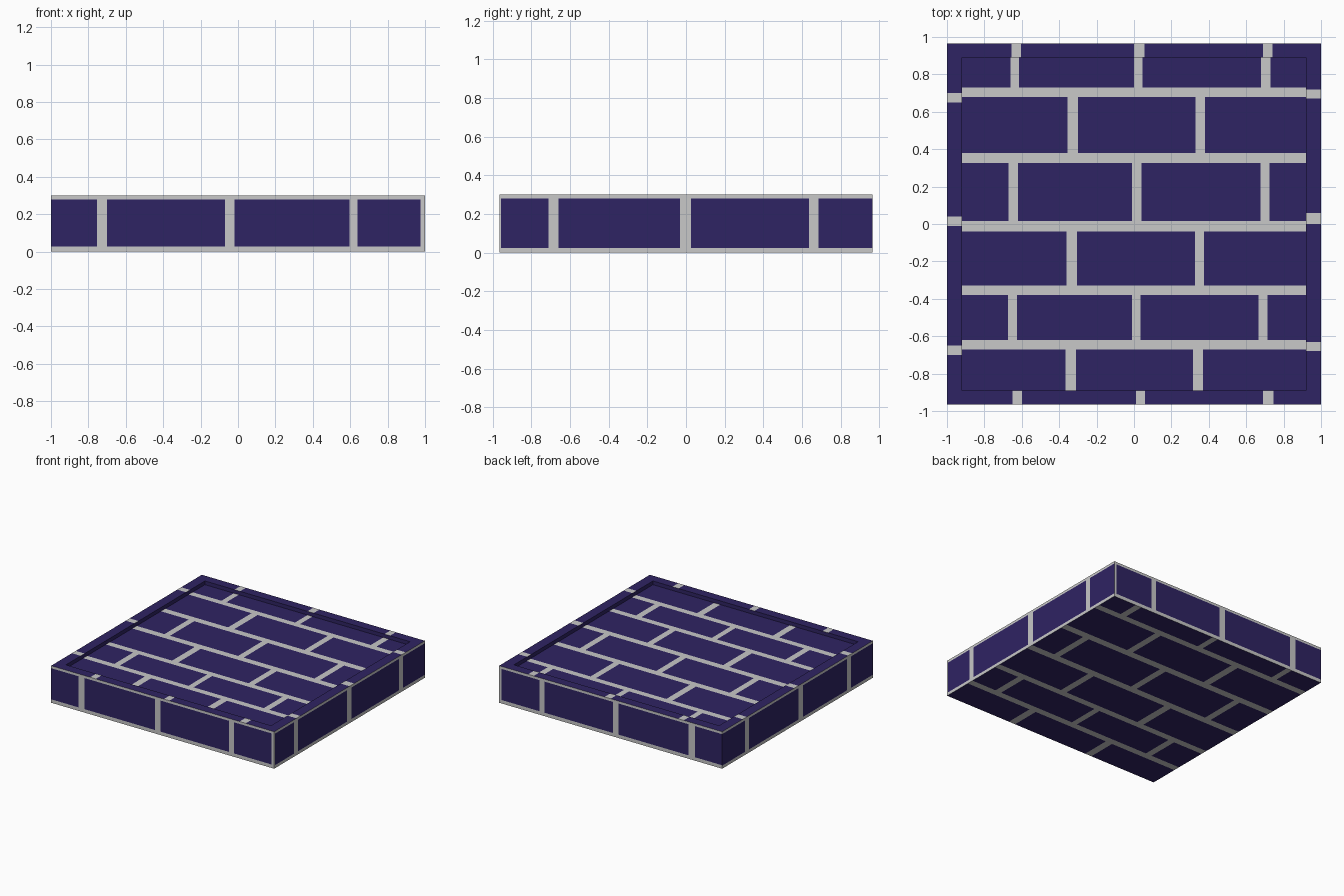
import bpy
import bmesh

if "Cube" in bpy.data.objects:
    bpy.data.objects.remove(bpy.data.objects["Cube"])

X, Y, Z = 1.0, 0.965, 0.30        # outer half sizes and height
IX, IY, FZ = 0.92, 0.89, 0.27     # recessed field half sizes and level


def material(name, rgb):
    m = bpy.data.materials.new(name)
    m.diffuse_color = (*rgb, 1)
    m.use_nodes = True
    m.node_tree.nodes["Principled BSDF"].inputs["Base Color"].default_value = m.diffuse_color
    return m


BRICK = material("indigo brick", (0.028, 0.017, 0.125))
MORTAR = material("grey mortar", (0.58, 0.58, 0.58))


def cells(lo, hi, gaps):
    """Split lo..hi into (start, end, is_mortar) pieces."""
    out, at = [], lo
    for a, b in sorted(gaps):
        if a > at:
            out.append((at, a, 0))
        out.append((max(a, lo), min(b, hi), 1))
        at = b
    if at < hi:
        out.append((at, hi, 0))
    return out


def panel(name, u, v, rows, place, normal):
    """Brick panel: rows are (v0, v1, joints); the space between rows is mortar."""
    bm = bmesh.new()
    quads, at = [], v[0]
    for v0, v1, joints in sorted(rows):
        if v0 > at:
            quads.append((u[0], u[1], at, v0, 1))
        quads += [(a, b, v0, v1, m) for a, b, m in cells(*u, joints)]
        at = v1
    if at < v[1]:
        quads.append((u[0], u[1], at, v[1], 1))
    for a, b, c, d, m in quads:
        f = bm.faces.new([bm.verts.new(place(*p)) for p in ((a, c), (b, c), (b, d), (a, d))])
        f.material_index = m
        f.normal_update()
        if sum(p * q for p, q in zip(f.normal, normal)) < 0:
            f.normal_flip()
    bmesh.ops.remove_doubles(bm, verts=bm.verts, dist=1e-5)
    me = bpy.data.meshes.new(name)
    bm.to_mesh(me)
    bm.free()
    me.materials.append(BRICK)
    me.materials.append(MORTAR)
    ob = bpy.data.objects.new(name, me)
    bpy.context.collection.objects.link(ob)


# Running-bond courses of the recessed floor
field = [
    (0.73, 0.89, [(-0.66, -0.615), (0.0, 0.045), (0.68, 0.73)]),
    (0.38, 0.68, [(-0.355, -0.30), (0.33, 0.38)]),
    (0.015, 0.325, [(-0.67, -0.62), (-0.01, 0.04), (0.675, 0.725)]),
    (-0.33, -0.04, [(-0.36, -0.305), (0.325, 0.375)]),
    (-0.62, -0.38, [(-0.675, -0.625), (-0.01, 0.035), (0.665, 0.715)]),
    (-0.89, -0.67, [(-0.365, -0.31), (0.315, 0.37)]),
]
UP, DOWN = (0, 0, 1), (0, 0, -1)
panel("recessed_floor", (-IX, IX), (-IY, IY), field, lambda a, b: (a, b, FZ), UP)

# Underside: same courses stretched to the full footprint
sx, sy = X / IX, Y / IY
under = [(a * sy, b * sy, [(p * sx, q * sx) for p, q in j]) for a, b, j in field]
panel("underside", (-X, X), (-Y, Y), under, lambda a, b: (a, b, 0), DOWN)

# Raised rim: back and front strips run full width, side strips fit between
rim_back = [(-0.655, -0.605), (0.0, 0.055), (0.69, 0.74)]
rim_front = [(-0.65, -0.60), (0.01, 0.06), (0.69, 0.745)]
rim_left = [(-0.70, -0.65), (-0.01, 0.04), (0.65, 0.70)]
rim_right = [(-0.68, -0.63), (0.0, 0.06), (0.67, 0.72)]
for name, joints, v in (("rim_back", rim_back, (IY, Y)), ("rim_front", rim_front, (-Y, -IY))):
    panel(name, (-X, X), v, [(*v, joints)], lambda a, b: (a, b, Z), UP)
for name, joints, v in (("rim_left", rim_left, (-X, -IX)), ("rim_right", rim_right, (IX, X))):
    panel(name, (-IY, IY), v, [(*v, joints)], lambda a, b: (b, a, Z), UP)

# Inner walls of the recess and outer brick walls, one pair per axis
front = [(-0.755, -0.70), (-0.07, -0.02), (0.595, 0.64), (0.977, X)]
side = [(-Y, -0.957), (-0.71, -0.66), (-0.03, 0.025), (0.635, 0.685)]
left = [(-0.685, -0.635), (-0.07, -0.015), (0.62, 0.67)]
for s, fb, lr in ((-1, "front", "left"), (1, "back", "right")):
    panel("inner_wall_" + fb, (-IX, IX), (FZ, Z), [(FZ, Z, [])],
          lambda a, b: (a, s * IY, b), (0, -s, 0))
    panel("inner_wall_" + lr, (-IY, IY), (FZ, Z), [(FZ, Z, [])],
          lambda a, b: (s * IX, a, b), (-s, 0, 0))
    panel("outer_wall_" + fb, (-X, X), (0, Z), [(0.028, 0.28, front)],
          lambda a, b: (a, s * Y, b), (0, s, 0))
    panel("outer_wall_" + lr, (-Y, Y), (0, Z), [(0.025, 0.28, left if s < 0 else side)],
          lambda a, b: (s * X, a, b), (s, 0, 0))
